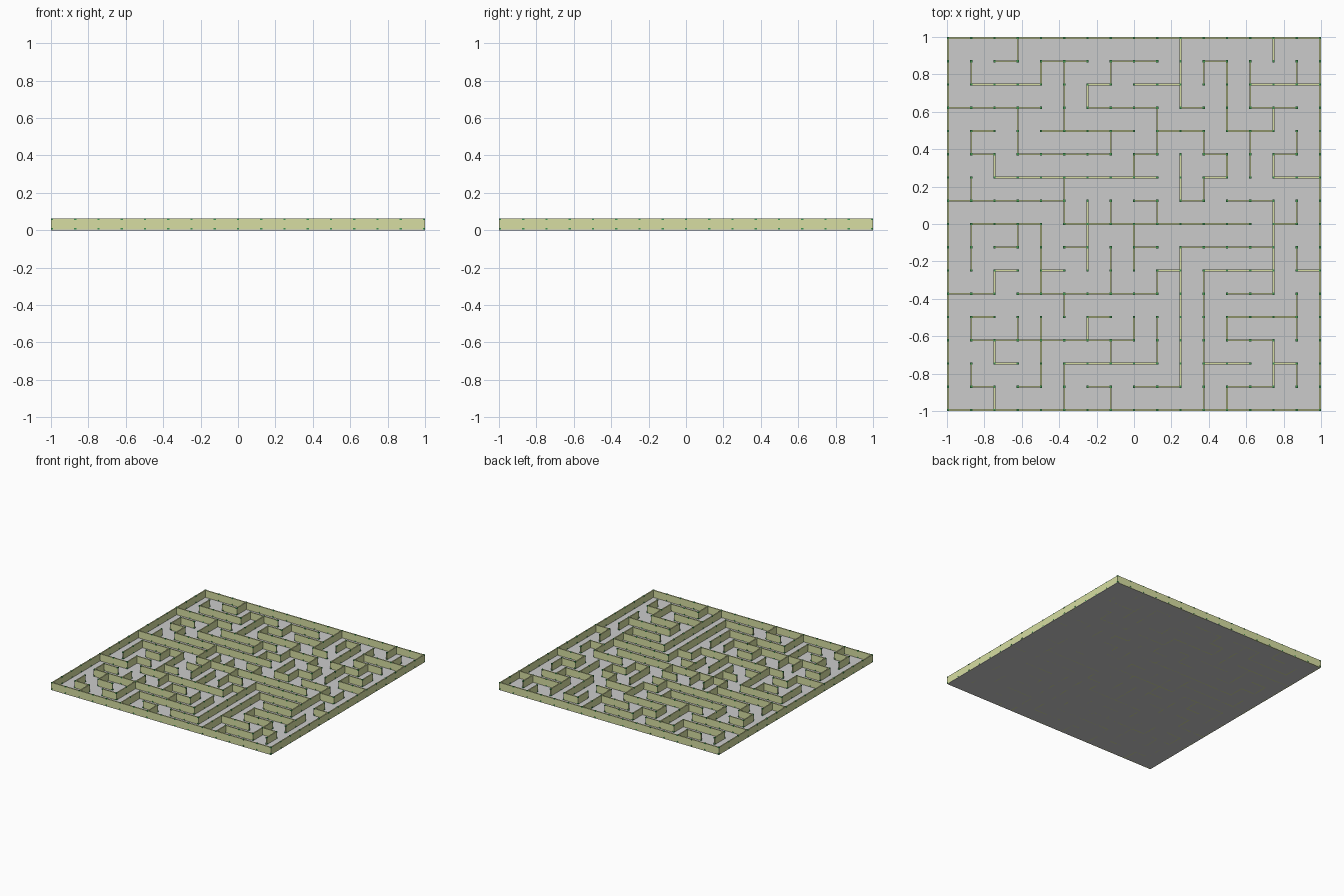
import bpy, bmesh
from mathutils import Matrix, Vector

if "Cube" in bpy.data.objects:
    bpy.data.objects.remove(bpy.data.objects["Cube"])

N = 16                 # cells per side
EDGE = 0.994           # centre line of the outer walls
STEP = 2 * EDGE / N
H = 0.062              # wall height
T = 0.009              # wall thickness
POST = 0.012           # post cap width
FLOOR = 0.004

FULL = "-" * N
# walls running along x, one string per grid line from back to front
ROWS = [FULL,
        "..-.--.--..-....",
        ".---..-.--...---",
        "----..---.-..--.",
        ".-..----.--.--..",
        ".-.----.-..-..-.",
        "..-------..-..--",
        "-----...-.-.--..",
        ".---.--------.-.",
        "..-..-..-.----..",
        "..-.-....-.---.-",
        "--.------...--..",
        ".-....-.....---.",
        ".-------....--..",
        "..-..----..--.-.",
        ".-.-..-.--..--..",
        FULL]
# walls running along y, one string per grid line from left to right
COLS = [FULL,
        ".-..-.-.--..-.-.",
        ".....-....-..-.-",
        "-..--...-...-...",
        ".-......---.---.",
        ".---..--...-..--",
        "..-....---..-...",
        ".-..-..-.--..-.-",
        ".....-..--..-...",
        "...--..-..-.--..",
        "---..--..------.",
        ".-..-.-...------",
        ".---.-......-..-",
        ".--.--..........",
        "-..-.-.----..--.",
        ".-..-..-.-.--.-.",
        FULL]


def pos(i, j):
    return -EDGE + i * STEP, EDGE - j * STEP


def add_box(bm, centre, size):
    m = Matrix.Translation(centre) @ Matrix.Diagonal((*size, 1))
    bmesh.ops.create_cube(bm, size=1, matrix=m)


def finish(bm, name, colour=None):
    mesh = bpy.data.meshes.new(name)
    bm.to_mesh(mesh)
    bm.free()
    ob = bpy.data.objects.new(name, mesh)
    bpy.context.collection.objects.link(ob)
    if colour:
        mat = bpy.data.materials.new(name + "_colour")
        mat.diffuse_color = (*colour, 1)
        mat.use_nodes = True
        mat.node_tree.nodes["Principled BSDF"].inputs["Base Color"].default_value = mat.diffuse_color
        mesh.materials.append(mat)
    return ob


# floor slab
bm = bmesh.new()
add_box(bm, Vector((0, 0, FLOOR / 2)), (2 * EDGE + T, 2 * EDGE + T, FLOOR))
finish(bm, "floor")

# wall panels between the posts
bm = bmesh.new()
panel = STEP - T
for line in range(N + 1):
    for k in range(N):
        if ROWS[line][k] == "-":
            x, y = pos(k + 0.5, line)
            add_box(bm, Vector((x, y, H / 2)), (panel, T, H))
        if COLS[line][k] == "-":
            x, y = pos(line, k + 0.5)
            add_box(bm, Vector((x, y, H / 2)), (T, panel, H))
finish(bm, "wall_panels", (0.68, 0.73, 0.36))

# posts at every grid crossing, with a green cap at the top and a foot below
posts, caps = bmesh.new(), bmesh.new()
for i in range(N + 1):
    for j in range(N + 1):
        x, y = pos(i, j)
        add_box(posts, Vector((x, y, H / 2)), (T, T, H))
        add_box(caps, Vector((x, y, H - 0.003)), (POST, POST, 0.008))
        add_box(caps, Vector((x, y, 0.009)), (POST, POST, 0.008))
finish(posts, "posts", (0.68, 0.73, 0.36))
finish(caps, "post_caps", (0.05, 0.3, 0.08))
